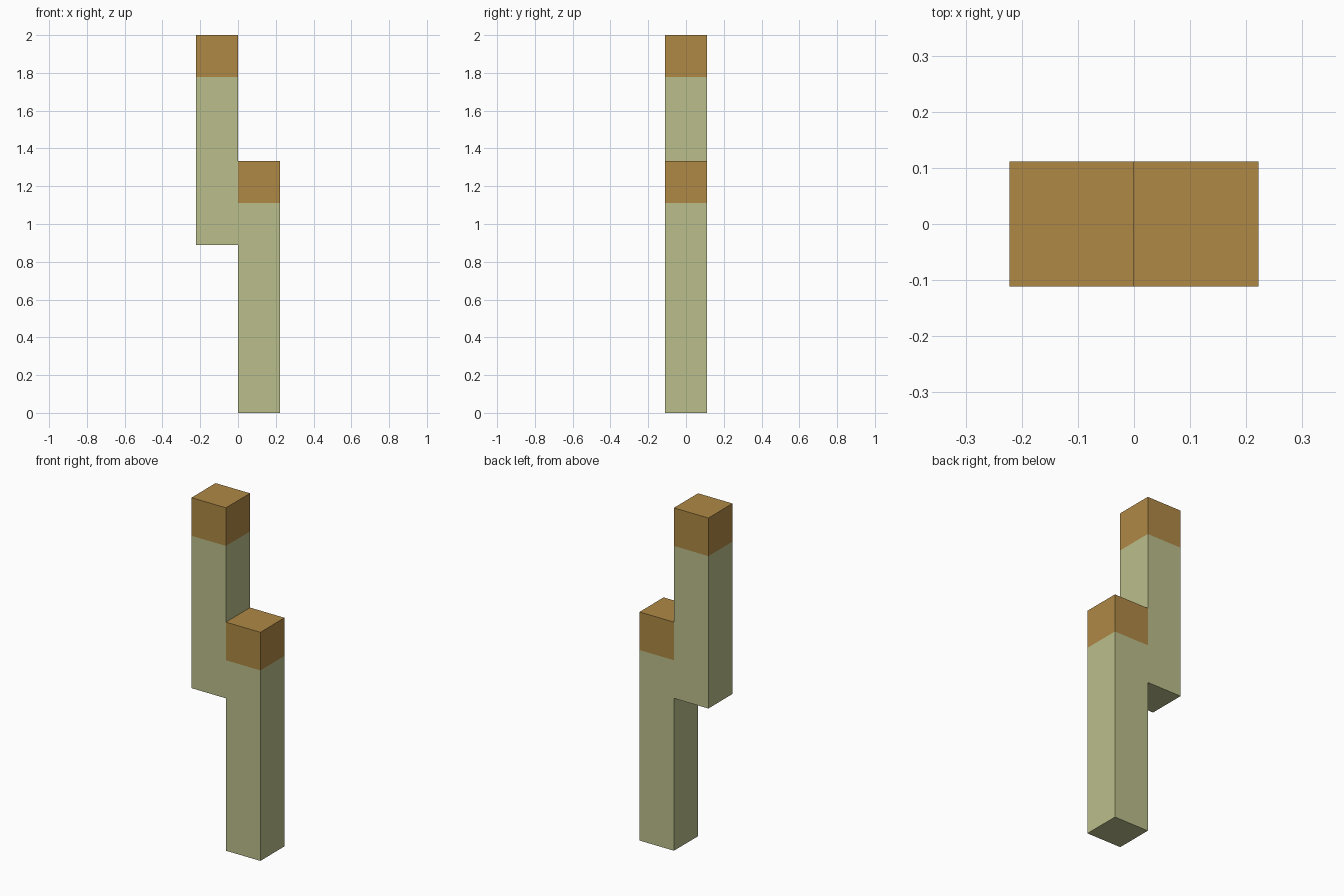
import bpy
import bmesh

U = 2 / 9  # column width; every height is a whole number of widths

cube = bpy.data.objects.get("Cube")
if cube:
    bpy.data.objects.remove(cube, do_unlink=True)


def make_material(name, rgb):
    mat = bpy.data.materials.new(name)
    mat.use_nodes = True
    mat.diffuse_color = (*rgb, 1)
    bsdf = next(n for n in mat.node_tree.nodes if n.type == 'BSDF_PRINCIPLED')
    bsdf.inputs["Base Color"].default_value = (*rgb, 1)
    return mat


green = make_material("pale_green", (0.50, 0.52, 0.26))
brown = make_material("brown", (0.43, 0.25, 0.06))


def column(name, x, bottom, top):
    """Square column with a brown cap one width tall."""
    bm = bmesh.new()
    bmesh.ops.create_cube(bm, size=1)
    for v in bm.verts:
        v.co.x = x + v.co.x * U
        v.co.y *= U
        v.co.z = (top if v.co.z > 0 else bottom) * U
    # Cut the sides where the cap begins, then colour by height
    cap = (top - 1) * U
    bmesh.ops.bisect_plane(bm, geom=bm.verts[:] + bm.edges[:] + bm.faces[:],
                           plane_co=(0, 0, cap), plane_no=(0, 0, 1))
    for f in bm.faces:
        f.material_index = int(f.calc_center_median().z > cap)
    mesh = bpy.data.meshes.new(name)
    bm.to_mesh(mesh)
    bm.free()
    mesh.materials.append(green)
    mesh.materials.append(brown)
    bpy.context.collection.objects.link(bpy.data.objects.new(name, mesh))


# Standing column on the left, raised column attached on the right
column("standing_column", U / 2, 0, 6)
column("raised_column", -U / 2, 4, 9)
